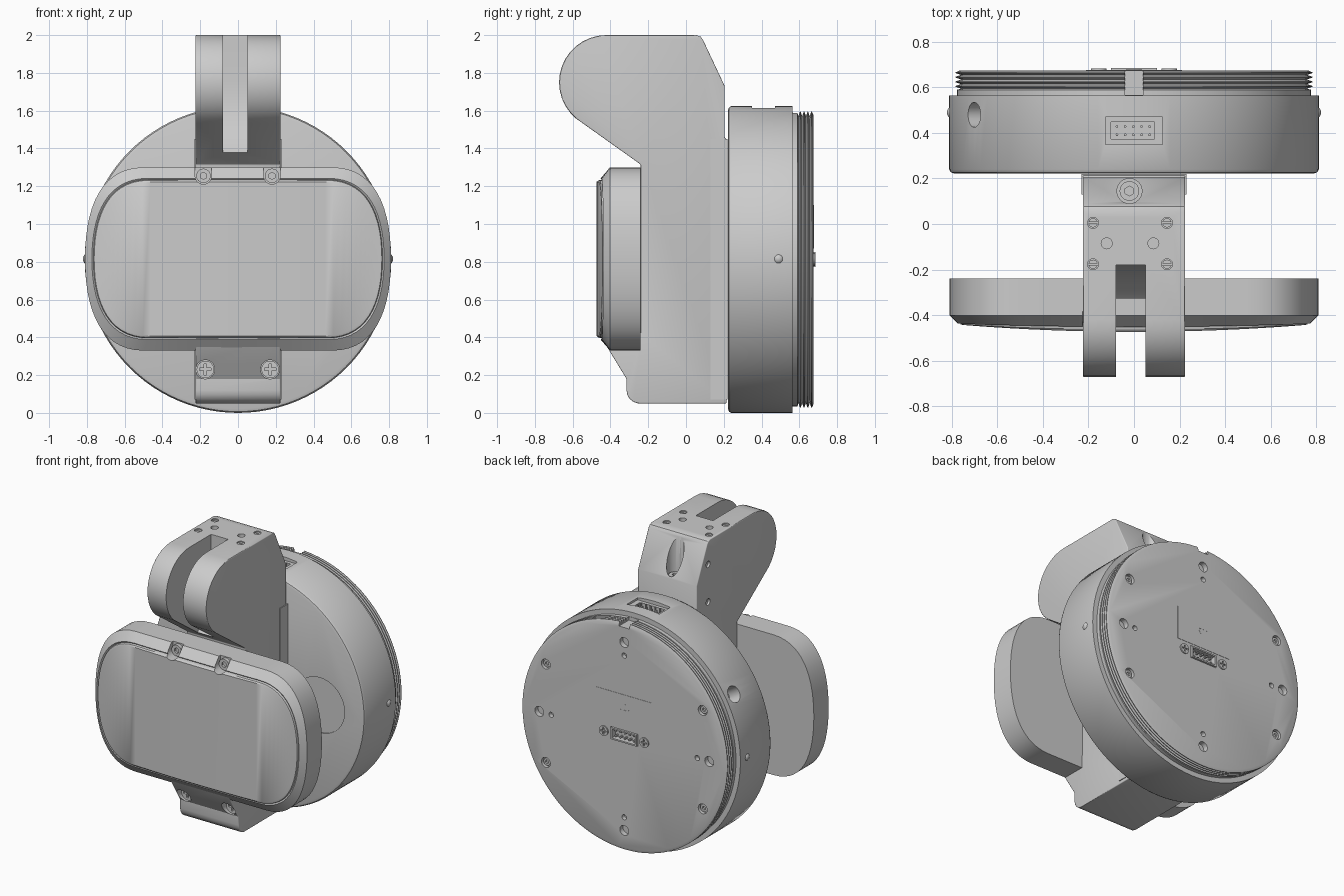
import bpy, bmesh
from math import sin, cos, pi, radians
from mathutils import Vector, Matrix

if "Cube" in bpy.data.objects:
    bpy.data.objects.remove(bpy.data.objects["Cube"])

ZC = 0.812  # height of the drum axis


def box(bm, c, s):
    bmesh.ops.create_cube(bm, size=1, matrix=Matrix.Translation(c) @ Matrix.Diagonal((*s, 1)))


def cyl(bm, c, axis, r, depth, n=32):
    rot = Vector((0, 0, 1)).rotation_difference(Vector(axis)).to_matrix().to_4x4()
    bmesh.ops.create_cone(bm, cap_ends=True, segments=n, radius1=r, radius2=r, depth=depth,
                          matrix=Matrix.Translation(c) @ rot)


def loft(bm, rings, strip_end=False):
    vs = [[bm.verts.new(p) for p in ring] for ring in rings]
    n = len(vs[0])
    for a, b in zip(vs, vs[1:]):
        for i in range(n):
            bm.faces.new((a[i], a[(i + 1) % n], b[(i + 1) % n], b[i]))
    bm.faces.new(vs[0])
    if strip_end:  # vertical strips joining the upper and lower edge
        e = vs[-1]
        for i in range(n // 2):
            bm.faces.new(list(dict.fromkeys((e[i], e[i + 1], e[n - i - 1], e[(n - i) % n]))))
    else:
        bm.faces.new(vs[-1])
    bmesh.ops.recalc_face_normals(bm, faces=bm.faces)


def apply(ob, mod):
    bpy.ops.object.select_all(action='DESELECT')
    ob.select_set(True)
    bpy.context.view_layer.objects.active = ob
    bpy.ops.object.modifier_apply(modifier=mod.name)


def make(name, bm, cutter=None, bevel=0):
    me = bpy.data.meshes.new(name)
    bm.to_mesh(me)
    ob = bpy.data.objects.new(name, me)
    bpy.context.scene.collection.objects.link(ob)
    if bevel:
        m = ob.modifiers.new("bevel", 'BEVEL')
        m.width, m.segments, m.limit_method, m.angle_limit = bevel, 3, 'ANGLE', radians(40)
        apply(ob, m)
    if cutter:
        tool = make(name + "_cutter", cutter)
        tool.hide_render = True
        m = ob.modifiers.new("cut", 'BOOLEAN')
        m.object, m.operation, m.solver, m.use_self = tool, 'DIFFERENCE', 'EXACT', True
        apply(ob, m)
        bpy.data.objects.remove(tool)
    bpy.ops.object.select_all(action='DESELECT')
    ob.select_set(True)
    bpy.context.view_layer.objects.active = ob
    bpy.ops.object.shade_smooth_by_angle(angle=radians(30))
    return ob


def screw(name, top, axis, r, drive, h=0.03):
    """Screw head whose outer face is centred on top; drive is cross, slot or hex."""
    a = Vector(axis).normalized()
    top = Vector(top)
    bm, c = bmesh.new(), bmesh.new()
    cyl(bm, top - a * h / 2, a, r, h)
    if drive == 'hex':
        cyl(c, top, a, r * 0.5, 0.03, 6)
    else:
        other = Vector([0.03 if abs(v) > 0.5 else r * 0.3 for v in a])
        for k in range(2 if drive == 'cross' else 1):
            s = other.copy()
            axes = [i for i in range(3) if abs(a[i]) < 0.5]
            s[axes[k]] = r * (1.3 if drive == 'cross' else 1.9)
            box(c, top, s)
    make(name, bm, c)


# Drum with threaded rim, turned about the y axis
prof = [(0.79, 0.222), (0.805, 0.227), (0.812, 0.24), (0.812, 0.565), (0.778, 0.565), (0.778, 0.59)]
for i in range(4):
    y = 0.595 + i * 0.02
    prof += [(0.76, y), (0.784, y + 0.008), (0.784, y + 0.012)]
prof += [(0.765, 0.675)]
N = 96
drum = bmesh.new()
loft(drum, [[(r * cos(2 * pi * i / N), y, ZC + r * sin(2 * pi * i / N)) for i in range(N)]
            for r, y in prof])
cut = bmesh.new()
box(cut, (0, 0.63, 1.64), (0.08, 0.125, 0.15))                       # key slot in thread
box(cut, (0, 0.41, 1.62), (0.25, 0.12, 0.04))                        # top socket, outer step
box(cut, (-0.005, 0.41, 1.60), (0.19, 0.075, 0.07))
d = Vector((-cos(pi / 6), 0, sin(pi / 6)))
cyl(cut, Vector((0, 0.48, ZC)) + d * 0.79, d, 0.055, 0.14)           # radial hole
cyl(cut, (0.47, 0.222, ZC), (0, 1, 0), 0.19, 0.016, 48)              # shallow front recess
big = [(0.65 * cos(k * pi / 2), 0.65 * sin(k * pi / 2)) for k in range(4)]
diag = [(sx * 0.6, sz * 0.34) for sx in (-1, 1) for sz in (-1, 1)]
for x, z in big:
    cyl(cut, (x, 0.675, ZC + z), (0, 1, 0), 0.034, 0.07)
    cyl(cut, (x * 0.86, 0.675, ZC + z * 0.86), (0, 1, 0), 0.018, 0.06, 20)
for x, z in diag:
    cyl(cut, (x, 0.675, ZC + z), (0, 1, 0), 0.034, 0.05)
box(cut, (0, 0.675, ZC), (0.21, 0.08, 0.085))                        # rear socket
make("drum", drum, cut)

# Sockets: contact pins and shells
pins = bmesh.new()
for i in range(5):
    for s in (-1, 1):
        cyl(pins, (-0.075 + i * 0.036, 0.41 + s * 0.018, 1.58), (0, 0, 1), 0.006, 0.06, 8)
        cyl(pins, (-0.07 + i * 0.035, 0.65, ZC + s * 0.018), (0, 1, 0), 0.007, 0.04, 8)
make("socket_pins", pins)
shell, hole = bmesh.new(), bmesh.new()
box(shell, (0, 0.66, ZC), (0.2, 0.05, 0.08))
box(hole, (0, 0.675, ZC), (0.175, 0.06, 0.06))
make("rear_socket_shell", shell, hole)
for x in (-0.155, 0.155):
    screw("socket_screw", (x, 0.683, ZC), (0, 1, 0), 0.034, 'cross')
screw("centre_screw", (0, 0.678, 1.0), (0, 1, 0), 0.036, 'slot')
for x, z in diag:
    screw("rear_screw", (x, 0.662, ZC + z), (0, 1, 0), 0.026, 'hex', 0.02)

# Rear cover plate, barely proud of the back
plate = bmesh.new()
box(plate, (0, 0.672, 0.985), (0.42, 0.01, 0.23))
make("rear_plate", plate)

# Side pins on the drum
for sx in (-1, 1):
    bm = bmesh.new()
    bmesh.ops.create_uvsphere(bm, u_segments=24, v_segments=12, radius=0.03,
                              matrix=Matrix.Translation((sx * 0.792, 0.49, ZC + 0.003)))
    make("side_pin", bm)

# Arm: extruded side profile with a rounded fork at the top
prof = [(0.215, 0.05), (0.215, 1.45), (0.205, 1.455), (0.205, 1.73), (0.09, 1.975), (0.078, 1.992), (0.055, 2.0)]
prof += [(-0.422 + 0.25 * cos(radians(a)), 1.75 + 0.25 * sin(radians(a))) for a in range(90, 241, 10)]
prof += [(-0.24, 1.315), (-0.24, 0.42), (-0.452, 0.405), (-0.315, 0.18), (-0.315, 0.12)]
prof += [(-0.245 - 0.07 * cos(radians(a)), 0.12 - 0.07 * sin(radians(a))) for a in (20, 40, 60, 80)]
prof += [(-0.245, 0.05)]
arm = bmesh.new()
loft(arm, [[(x, y, z) for y, z in prof] for x in (-0.225, 0.225)])
cut = bmesh.new()
slot = [(-0.18, 2.1), (-0.18, 1.75), (-0.19, 1.65), (-0.22, 1.53), (-0.27, 1.44), (-0.345, 1.36),
        (-0.345, 1.2), (-0.8, 1.2), (-0.8, 2.1)]
loft(cut, [[(x, y, z) for y, z in slot] for x in (-0.08, 0.05)])
cyl(cut, (-0.02, 0.145, 1.9), (0, 0, 1), 0.055, 0.4)                 # sloped counterbore
for x in (-0.18, 0.145):
    for y in (0.005, -0.177):
        cyl(cut, (x, y, 2.0), (0, 0, 1), 0.024, 0.03, 24)
for x in (-0.12, 0.085):
    cyl(cut, (x, -0.085, 2.0), (0, 0, 1), 0.024, 0.06, 24)
for z in (1.575, 1.835):
    cyl(cut, (-0.225, 0.08, z), (1, 0, 0), 0.022, 0.03, 24)
for x in (-0.173, 0.17):
    cyl(cut, (x, -0.41, 0.23), (0, 1, 0), 0.05, 0.26)                # tab screw recesses
make("arm", arm, cut, bevel=0.012)
for x in (-0.18, 0.145):
    for y in (0.005, -0.177):
        screw("top_screw", (x, y, 1.995), (0, 0, 1), 0.02, 'slot', 0.02)
for x in (-0.173, 0.17):
    screw("tab_screw", (x, -0.305, 0.23), (0, -1, 0), 0.046, 'cross')
screw("slope_screw", (-0.02, 0.145, 1.735), (0, 0, 1), 0.043, 'hex', 0.04)

# Arm base flange against the drum
bm = bmesh.new()
box(bm, (0, 0.175, 0.76), (0.46, 0.09, 1.38))
make("arm_flange", bm)

# Display housing: barrel-shaped outline lofted forward, with a gently curved front
P = [Vector(p) for p in ((0.81, 0), (0.81, 0.285), (0.72, 0.485), (0.5, 0.485))]
q = []
for i in range(15):
    t = i / 14
    q.append(P[0] * (1 - t) ** 3 + P[1] * 3 * t * (1 - t) ** 2 + P[2] * 3 * t * t * (1 - t) + P[3] * t ** 3)
q += [Vector((0.5 - 0.1 * i, 0.485)) for i in range(1, 6)]
upper = [(p.x, p.y) for p in q] + [(-p.x, p.y) for p in reversed(q[:-1])]
outline = upper + [(x, -z) for x, z in reversed(upper[1:-1])]
rings = [(1, 1, -0.24, 0), (1, 1, -0.402, 0), (0.955, 0.88, -0.452, 0.014),
         (0.945, 0.865, -0.446, 0.014), (0.94, 0.858, -0.464, 0.022), (0.925, 0.84, -0.474, 0.03)]
housing = bmesh.new()
loft(housing, [[(x * sx, y + k * (x / 0.81) ** 2, 0.815 + z * sz) for x, z in outline]
               for sx, sz, y, k in rings], strip_end=True)
cut = bmesh.new()
for x in (-0.183, 0.18):
    notch = [(x + 0.044 * cos(a * pi / 12), 1.255 + 0.044 * sin(a * pi / 12)) for a in range(12, 25)]
    notch += [(x + 0.044, 1.4), (x - 0.044, 1.4)]
    loft(cut, [[(u, y, w) for u, w in notch] for y in (-0.55, -0.385)])
make("display_housing", housing, cut)
for x in (-0.183, 0.18):
    screw("display_screw", (x, -0.41, 1.255), (0, -1, 0), 0.038, 'hex')
